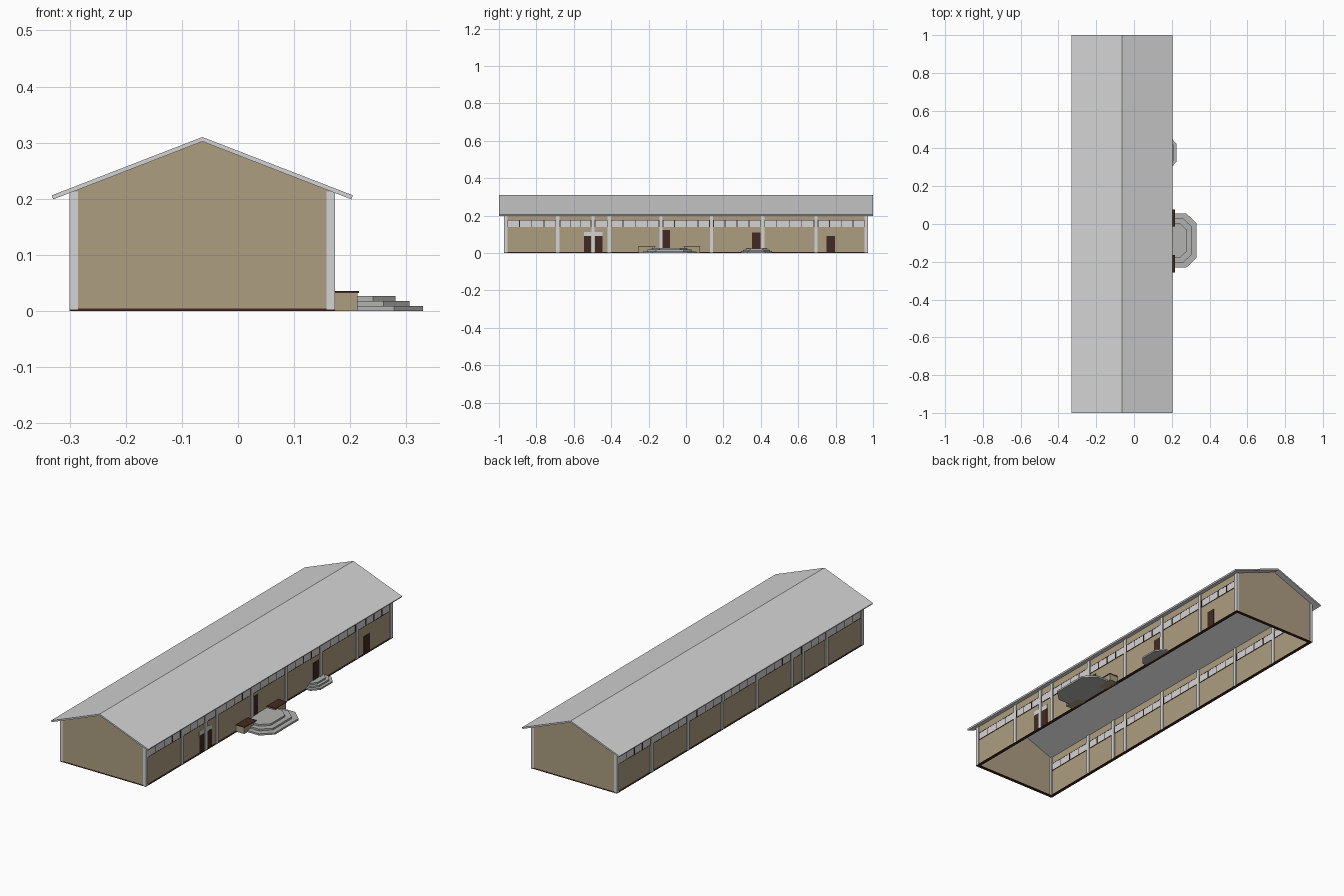
import bpy, bmesh

if "Cube" in bpy.data.objects:
    bpy.data.objects.remove(bpy.data.objects["Cube"])

def mat(name, srgb):
    lin = [((c / 255 + 0.055) / 1.055) ** 2.4 for c in srgb]
    m = bpy.data.materials.new(name)
    m.diffuse_color = (*lin, 1)
    m.use_nodes = True
    m.node_tree.nodes["Principled BSDF"].inputs["Base Color"].default_value = m.diffuse_color
    return m

LIGHT = mat("light_grey", (212, 212, 212))
STONE = mat("step_grey", (178, 179, 177))
TAN = mat("tan_wall", (174, 157, 129))
DARK = mat("dark_brown", (66, 42, 34))

def finish(name, bm, material):
    bmesh.ops.recalc_face_normals(bm, faces=bm.faces[:])
    me = bpy.data.meshes.new(name)
    bm.to_mesh(me)
    bm.free()
    me.materials.append(material)
    ob = bpy.data.objects.new(name, me)
    bpy.context.collection.objects.link(ob)
    return ob

def add_prism(bm, pts, vec):
    """Extrude a closed 3D outline along a vector."""
    a = [bm.verts.new(p) for p in pts]
    b = [bm.verts.new([p[i] + vec[i] for i in range(3)]) for p in pts]
    bm.faces.new(a)
    bm.faces.new(b[::-1])
    n = len(pts)
    for i in range(n):
        j = (i + 1) % n
        bm.faces.new((a[i], b[i], b[j], a[j]))

def add_box(bm, x0, x1, y0, y1, z0, z1):
    add_prism(bm, [(x0, y0, z0), (x1, y0, z0), (x1, y1, z0), (x0, y1, z0)], (0, 0, z1 - z0))

def boxes(name, material, items):
    bm = bmesh.new()
    for it in items:
        add_box(bm, *it)
    return finish(name, bm, material)

XL, XR, XM = -0.300, 0.173, -0.0635      # building sides and ridge line
YE = 0.973                               # building ends
WALL_R, WALL_L = 0.1655, -0.2925         # centre planes of the long walls
PILLARS = [-0.964, -0.685, -0.497, -0.41, -0.134, 0.136, 0.41, 0.695, 0.964]
PW = 0.009                               # half pillar width
WZ0, WZ1 = 0.139, 0.176                  # window band

# Roof: folded slab
RIDGE, EAVE, HALF = 0.310, 0.206, 0.2685
bm = bmesh.new()
prof = [(XM - HALF, EAVE), (XM, RIDGE), (XM + HALF, EAVE),
        (XM + HALF - 0.003, EAVE - 0.007), (XM, RIDGE - 0.008), (XM - HALF + 0.003, EAVE - 0.007)]
add_prism(bm, [(x, -1, z) for x, z in prof], (0, 2, 0))
finish("roof", bm, LIGHT)

# Gable end walls
for name, y in (("front_gable_wall", -YE + 0.002), ("back_gable_wall", YE - 0.007)):
    bm = bmesh.new()
    gable = [(XL + 0.006, 0.001), (XR - 0.006, 0.001), (XR - 0.006, 0.213), (XM, 0.304), (XL + 0.006, 0.213)]
    add_prism(bm, [(x, y, z) for x, z in gable], (0, 0.005, 0))
    finish(name, bm, TAN)

# Long walls, pillars, window bands and mullions on both sides
for side, xc, x0, x1 in (("right", WALL_R, XR - 0.015, XR), ("left", WALL_L, XL, XL + 0.015)):
    boxes(side + "_wall", TAN, [(xc - 0.0025, xc + 0.0025, -YE + 0.004, YE - 0.004, 0.001, 0.213)])
    boxes(side + "_pillars", LIGHT, [(x0, x1, y - PW, y + PW, 0.003, 0.2125) for y in PILLARS])
    panes, bars = [], []
    for a, b in zip(PILLARS, PILLARS[1:]):
        a, b = a + PW, b - PW
        panes.append((xc - 0.004, xc + 0.004, a, b, WZ0, WZ1))
        n = max(1, round((b - a) / 0.062))
        for i in range(n + 1):
            y = min(max(a + (b - a) * i / n, a + 0.002), b - 0.002)
            bars.append((xc - 0.0048, xc + 0.0048, y - 0.002, y + 0.002, WZ0, WZ1))
        for z in (WZ0, WZ1):
            bars.append((xc - 0.0048, xc + 0.0048, a, b, z - 0.0012, z + 0.0012))
    boxes(side + "_windows", LIGHT, panes)
    boxes(side + "_window_bars", DARK, bars)

# Dark base strip around the footprint
B = 0.0145
boxes("base_strip", DARK, [
    (XL, XL + B, -YE, YE, 0, 0.004), (XR - B, XR, -YE, YE, 0, 0.004),
    (XL + B, XR - B, -YE, -YE + B, 0, 0.004), (XL + B, XR - B, YE - B, YE, 0, 0.004)])

# Doors: y range and z range, set into the right wall
DOORS = [(-0.545, -0.507, 0.002, 0.09), (-0.487, -0.447, 0.002, 0.09),
         (-0.130, -0.085, 0.02, 0.122), (0.352, 0.397, 0.02, 0.11), (0.75, 0.796, 0.002, 0.09)]
boxes("doors", DARK, [(WALL_R - 0.0045, WALL_R + 0.0045, *d) for d in DOORS])
boxes("door_transom", LIGHT, [(WALL_R - 0.004, WALL_R + 0.004, -0.546, -0.446, 0.09, 0.112)])

# Chamfered tiered steps
def steps(name, yc, xo, half, cx, cy, inset, rise):
    bm = bmesh.new()
    for i in range(3):
        x, h, c, d = xo - inset * i, half - inset * i, cx - 0.006 * i, cy - 0.006 * i
        pts = [(0.167, -h), (x - c, -h), (x, -h + d), (x, h - d), (x - c, h), (0.167, h)]
        add_prism(bm, [(px, yc + py, rise * i) for px, py in pts], (0, 0, rise))
    finish(name, bm, STONE)

steps("main_steps", -0.0875, 0.330, 0.1425, 0.052, 0.05, 0.0245, 0.009)
steps("small_steps", 0.377, 0.225, 0.083, 0.032, 0.036, 0.014, 0.008)

# Low side blocks with dark caps beside the main steps
SIDES = [(-0.257, -0.163), (-0.014, 0.078)]
boxes("step_side_blocks", TAN, [(0.167, 0.213, a + 0.002, b - 0.002, 0, 0.032) for a, b in SIDES])
boxes("step_side_caps", DARK, [(0.167, 0.216, a, b, 0.032, 0.0355) for a, b in SIDES])
